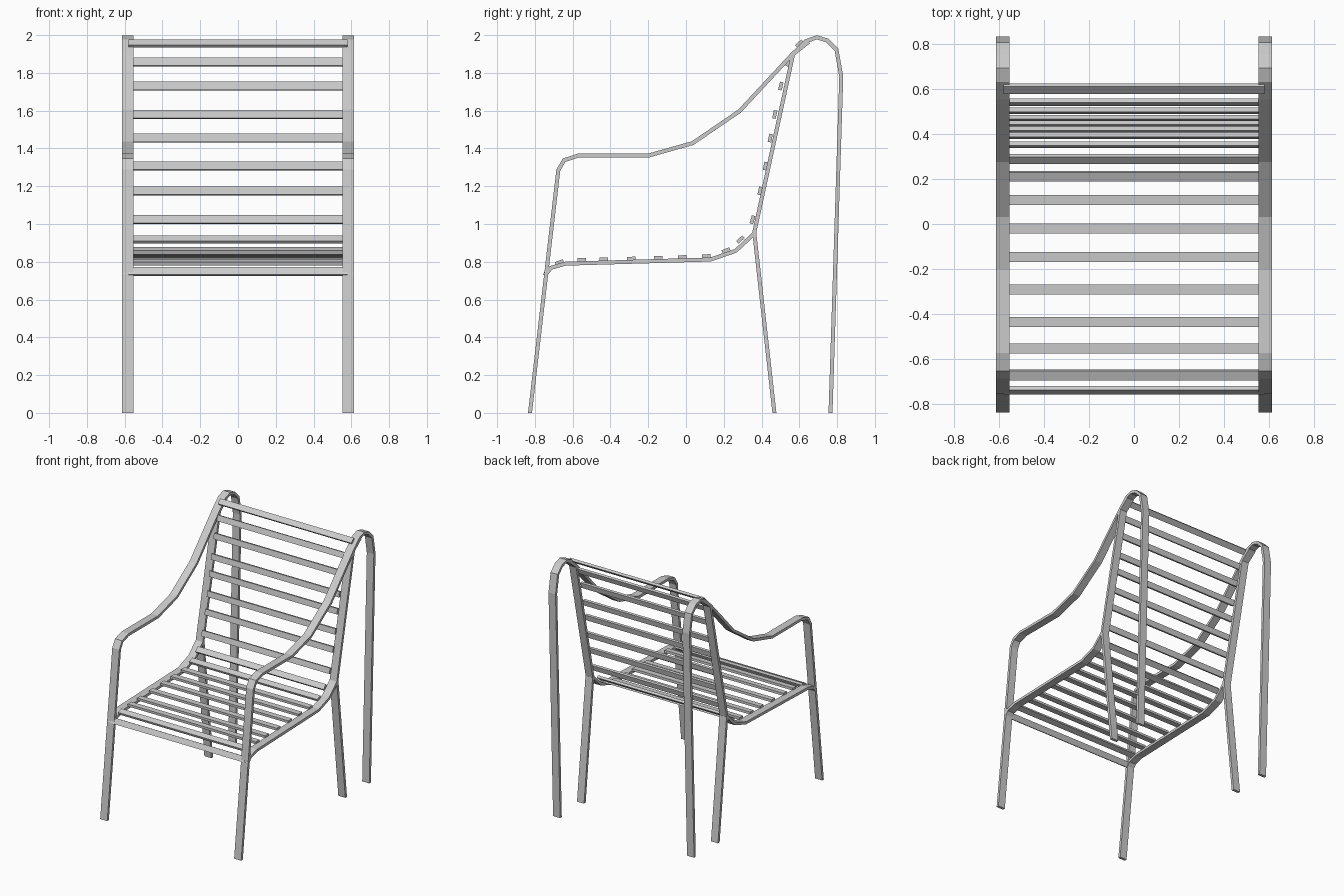
import bpy, math
from mathutils import Vector

if "Cube" in bpy.data.objects:
    bpy.data.objects.remove(bpy.data.objects["Cube"])

X_IN, X_OUT, THICK = 0.552, 0.613, 0.021


def make_object(name, verts, faces):
    me = bpy.data.meshes.new(name)
    me.from_pydata(verts, [], faces)
    me.update()
    ob = bpy.data.objects.new(name, me)
    bpy.context.collection.objects.link(ob)
    return ob


def flat_bar(name, path):
    """Sweep a flat bar along a (y, z) path with mitred bends, mirrored in x."""
    pts = [Vector(p) for p in path]
    segs = [(b - a).normalized() for a, b in zip(pts, pts[1:])]
    verts, faces = [], []
    for i, p in enumerate(pts):
        d0, d1 = segs[max(i - 1, 0)], segs[min(i, len(segs) - 1)]
        t = (d0 + d1).normalized()
        n = Vector((-t.y, t.x)) * (THICK / 2 / max(t.dot(d0), 0.5))
        # feet are cut level with the ground
        if p.y == 0:
            n = Vector((math.copysign(THICK / 2, n.x), 0))
        a, b = p + n, p - n
        verts += [(X_IN, *a), (X_OUT, *a), (X_OUT, *b), (X_IN, *b)]
    for i in range(len(pts) - 1):
        k = 4 * i
        for j in range(4):
            m = (j + 1) % 4
            faces.append((k + j, k + m, k + 4 + m, k + 4 + j))
    e = len(verts) - 4
    faces += [(3, 2, 1, 0), (e, e + 1, e + 2, e + 3)]
    ob = make_object(name, verts, faces)
    ob.modifiers.new("mirror", 'MIRROR').use_axis[0] = True
    return ob


def slat(name, y, z, angle, half=0.557, width=0.044, thick=0.019):
    a = math.radians(angle)
    u = Vector((math.cos(a), math.sin(a))) * width / 2
    n = Vector((-math.sin(a), math.cos(a))) * thick / 2
    c = Vector((y, z))
    ring = [c - u - n, c + u - n, c + u + n, c - u + n]
    verts = [(x, *p) for x in (-half, half) for p in ring]
    faces = [(3, 2, 1, 0), (4, 5, 6, 7)]
    faces += [(j, (j + 1) % 4, (j + 1) % 4 + 4, j + 4) for j in range(4)]
    return make_object(name, verts, faces)


# Outer frame: front leg, armrest, top bend and long rear leg
flat_bar("arm_frame", [
    (-0.826, 0), (-0.676, 1.285), (-0.645, 1.338), (-0.57, 1.362),
    (-0.20, 1.362), (0.035, 1.428), (0.283, 1.597), (0.56, 1.895),
    (0.635, 1.968), (0.693, 1.988), (0.747, 1.972), (0.797, 1.922),
    (0.822, 1.78), (0.765, 0)])

# Inner frame: seat rail running up into the backrest rail
flat_bar("seat_back_rail", [
    (-0.745, 0.73), (-0.715, 0.768), (-0.638, 0.79), (0.13, 0.812),
    (0.263, 0.858), (0.36, 0.948), (0.567, 1.90), (0.65, 1.965)])

# Short inner rear leg
flat_bar("inner_rear_leg", [(0.362, 0.95), (0.468, 0)])

# Seat slats
for i, (y, z, a) in enumerate([
        (-0.67, 0.797, 20), (-0.552, 0.810, 2), (-0.435, 0.813, 2),
        (-0.29, 0.817, 2), (-0.147, 0.821, 2), (-0.02, 0.825, 2),
        (0.107, 0.830, 3), (0.212, 0.860, 22), (0.288, 0.918, 42)]):
    slat(f"seat_slat_{i + 1}", y, z, a)

# Backrest slats
for i, (y, z, a) in enumerate([
        (0.352, 1.023, 74), (0.392, 1.175, 78), (0.42, 1.307, 79),
        (0.446, 1.455, 79), (0.470, 1.580, 78), (0.502, 1.730, 77),
        (0.540, 1.857, 70)]):
    slat(f"back_slat_{i + 1}", y, z, a)

# End slats overlap the side frames
slat("front_edge_slat", -0.738, 0.748, 62, half=0.58)
slat("top_edge_slat", 0.60, 1.955, 42, half=0.58)
